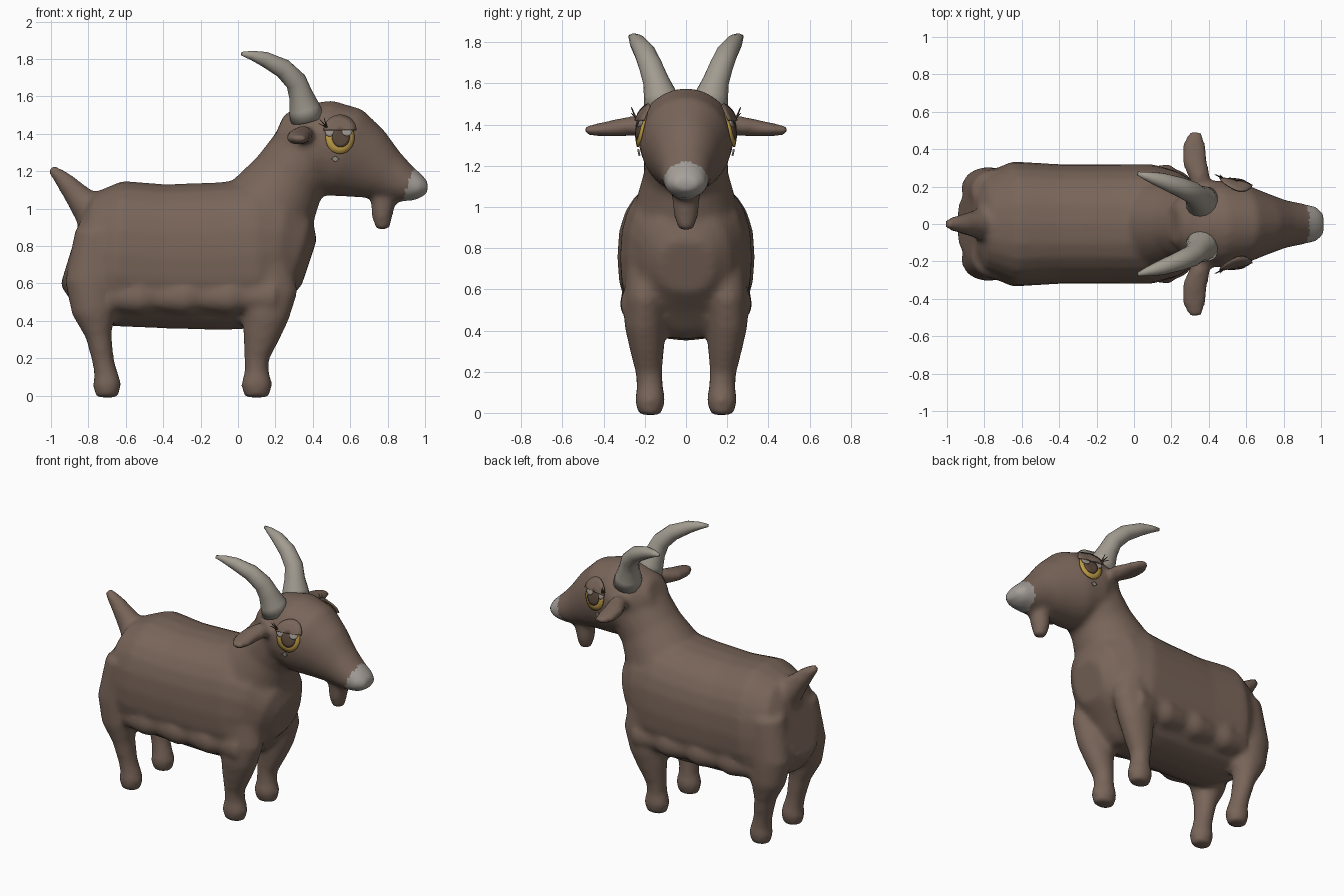
import bpy, bmesh
from math import cos, sin, pi
from mathutils import Vector
from mathutils.bvhtree import BVHTree

cube = bpy.data.objects.get("Cube")
if cube:
    bpy.data.objects.remove(cube, do_unlink=True)


def material(name, r, g, b):
    m = bpy.data.materials.new(name)
    m.use_nodes = True
    m.diffuse_color = (r, g, b, 1)
    node = m.node_tree.nodes["Principled BSDF"]
    node.inputs["Base Color"].default_value = (r, g, b, 1)
    node.inputs["Roughness"].default_value = 0.8
    return m


brown = material("brown coat", 0.19, 0.13, 0.10)
horn_grey = material("horn grey", 0.36, 0.33, 0.28)
muzzle_grey = material("muzzle grey", 0.38, 0.35, 0.32)
gold = material("gold iris", 0.50, 0.32, 0.06)
dark = material("dark brown", 0.10, 0.065, 0.045)
pale = material("pale grey", 0.34, 0.30, 0.27)

Y, X = Vector((0, 1, 0)), Vector((1, 0, 0))


def power(v, e):
    return abs(v) ** e * (1 if v >= 0 else -1)


def tube(bm, points, side=Y, square=2.0, segments=24):
    """Loft rings (x, y, z, side radius, other radius) along a path."""
    centres = [Vector(p[:3]) for p in points]
    rings = []
    for i, p in enumerate(points):
        tangent = centres[min(i + 1, len(points) - 1)] - centres[max(i - 1, 0)]
        up = tangent.cross(side).normalized()
        across = up.cross(tangent).normalized()
        ring = []
        for k in range(segments):
            a = 2 * pi * k / segments
            ring.append(bm.verts.new(centres[i]
                        + across * p[3] * power(cos(a), 2 / square)
                        + up * p[-1] * power(sin(a), 2 / square)))
        rings.append(ring)
    for r0, r1 in zip(rings, rings[1:]):
        for k in range(segments):
            j = (k + 1) % segments
            bm.faces.new((r0[k], r0[j], r1[j], r1[k]))
    bm.faces.new(rings[0][::-1])
    bm.faces.new(rings[-1])


def finish(name, bm, mat):
    bmesh.ops.recalc_face_normals(bm, faces=bm.faces[:])
    mesh = bpy.data.meshes.new(name)
    bm.to_mesh(mesh)
    bm.free()
    mesh.materials.append(mat)
    mesh.shade_smooth()
    obj = bpy.data.objects.new(name, mesh)
    bpy.context.collection.objects.link(obj)
    return obj


def mirrored(points, s):
    return [(p[0], p[1] * s) + tuple(p[2:]) for p in points]


# Body: torso, neck, head, beard and tail
bm = bmesh.new()
tube(bm, [(-.885, 0, .80, .16, .22), (-.82, 0, .78, .26, .31), (-.65, 0, .76, .335, .39),
          (-.4, 0, .745, .32, .385), (-.1, 0, .745, .32, .395), (.1, 0, .76, .32, .40),
          (.22, 0, .76, .285, .36), (.32, 0, .73, .22, .25), (.38, 0, .71, .13, .13)], square=2.4)
tube(bm, [(.08, 0, .86, .28, .27), (.17, 0, 1.0, .25, .255), (.27, 0, 1.16, .205, .205),
          (.35, 0, 1.27, .205, .20), (.43, 0, 1.38, .2, .18)])
tube(bm, [(.21, 0, 1.42, .10, .09), (.29, 0, 1.385, .19, .18), (.43, 0, 1.345, .235, .245),
          (.57, 0, 1.30, .22, .25), (.69, 0, 1.24, .17, .20), (.80, 0, 1.18, .13, .14),
          (.90, 0, 1.13, .11, .10), (.97, 0, 1.115, .095, .07), (1.015, 0, 1.11, .06, .03)])
tube(bm, [(.79, 0, 1.12, .07, .07), (.775, 0, 1.03, .068, .065), (.77, 0, .95, .058, .055),
          (.775, 0, .885, .035, .035)])
tube(bm, [(-.78, 0, .98, .10, .10), (-.86, 0, 1.07, .07, .07), (-.93, 0, 1.15, .05, .05),
          (-1.0, 0, 1.215, .03, .025)])

# Legs, flank folds and ears on both sides
front_leg = [(.14, .18, .78, .11, .14), (.17, .2, .55, .1, .15), (.15, .2, .43, .1, .125),
             (.125, .19, .32, .085, .10), (.10, .18, .2, .066, .066), (.10, .175, .13, .064, .064),
             (.10, .175, .06, .075, .085), (.10, .175, -.01, .055, .065)]
rear_leg = [(-.74, .17, .88, .12, .13), (-.78, .19, .6, .115, .145), (-.77, .2, .45, .10, .12),
            (-.745, .19, .32, .078, .07), (-.72, .18, .18, .064, .058), (-.705, .175, .11, .066, .065),
            (-.70, .175, .06, .075, .077), (-.70, .175, -.01, .055, .06)]
ear = [(.36, .17, 1.40, .045, .03), (.35, .25, 1.395, .055, .05), (.325, .33, 1.385, .068, .043),
       (.32, .42, 1.375, .065, .033), (.33, .495, 1.372, .035, .02)]
fold = [(-.68 + .08 * i, .23, .53, .07 + .012 * (i % 3), .075 + .012 * (i % 3)) for i in range(12)]
for s in (1, -1):
    tube(bm, mirrored(front_leg, s))
    tube(bm, mirrored(rear_leg, s))
    tube(bm, mirrored(ear, s), side=X)
    tube(bm, mirrored(fold, s))
rough = finish("goat_body_shape", bm, brown)

# Fuse the parts into one soft skin
remesh = rough.modifiers.new("fuse", 'REMESH')
remesh.mode = 'VOXEL'
remesh.voxel_size = 0.018
soften = rough.modifiers.new("soften", 'SMOOTH')
soften.factor = 0.5
soften.iterations = 8
graph = bpy.context.evaluated_depsgraph_get()
skin = bpy.data.meshes.new_from_object(rough.evaluated_get(graph))
bpy.data.objects.remove(rough, do_unlink=True)
skin.materials.clear()
skin.materials.append(brown)
skin.materials.append(muzzle_grey)
skin.shade_smooth()
for f in skin.polygons:
    c = f.center
    f.material_index = int(c.x - 0.33 * (c.z - 1.08) > 0.893)
body = bpy.data.objects.new("body", skin)
bpy.context.collection.objects.link(body)
tree = BVHTree.FromPolygons([v.co for v in skin.vertices], [p.vertices[:] for p in skin.polygons])


def plate(name, s, cx, cz, rx, rz, lift, mat, sweep=2 * pi, segments=24):
    """Thin rounded plate that follows the side of the head."""
    bm = bmesh.new()

    def put(x, z):
        hit = tree.ray_cast(Vector((x, s, z)), Vector((0, -s, 0)))[0]
        return bm.verts.new((x, (hit.y if hit else 0.2 * s) + lift * s, z))

    closed = sweep > 6
    count = segments if closed else segments + 1
    rows = []
    for k in (1, 2, 3):
        rows.append([put(cx + rx * k / 3 * cos(sweep * i / segments),
                         cz + rz * k / 3 * sin(sweep * i / segments)) for i in range(count)])
    centre = put(cx, cz)
    for i in range(segments):
        j = (i + 1) % count
        bm.faces.new((centre, rows[0][i], rows[0][j]))
        for a, b in zip(rows, rows[1:]):
            bm.faces.new((a[i], b[i], b[j], a[j]))
    obj = finish(name, bm, mat)
    solid = obj.modifiers.new("thickness", 'SOLIDIFY')
    solid.thickness = 0.008
    solid.offset = 0


horn = [(.37, .11, 1.48, .095), (.355, .125, 1.54, .082), (.335, .145, 1.61, .064),
        (.31, .17, 1.68, .058), (.24, .20, 1.75, .052), (.14, .235, 1.80, .040),
        (.07, .255, 1.82, .024), (.02, .27, 1.828, .010)]
for s, word in ((1, "left"), (-1, "right")):
    # Horns
    bm = bmesh.new()
    tube(bm, mirrored(horn, s), segments=16)
    finish(word + "_horn", bm, horn_grey)
    # Eyes
    plate(word + "_iris", s, .545, 1.38, .077, .088, .014, gold)
    plate(word + "_eye_white", s, .49, 1.415, .025, .03, .018, pale)
    plate(word + "_pupil", s, .55, 1.38, .047, .052, .020, dark)
    plate(word + "_eye_glint", s, .583, 1.41, .027, .022, .024, pale)
    plate(word + "_eyelid", s, .545, 1.42, .087, .08, .030, brown, sweep=pi)
    plate(word + "_cheek_mark", s, .52, 1.265, .02, .016, .012, pale, segments=4)
    # Eyelashes
    bm = bmesh.new()
    for dx, dz in ((-.045, .02), (-.04, .045), (-.015, .05)):
        tube(bm, mirrored([(.475, .245, 1.435, .005), (.475 + dx, .265, 1.435 + dz, .0015)], s),
             segments=6)
    finish(word + "_eyelashes", bm, dark)
